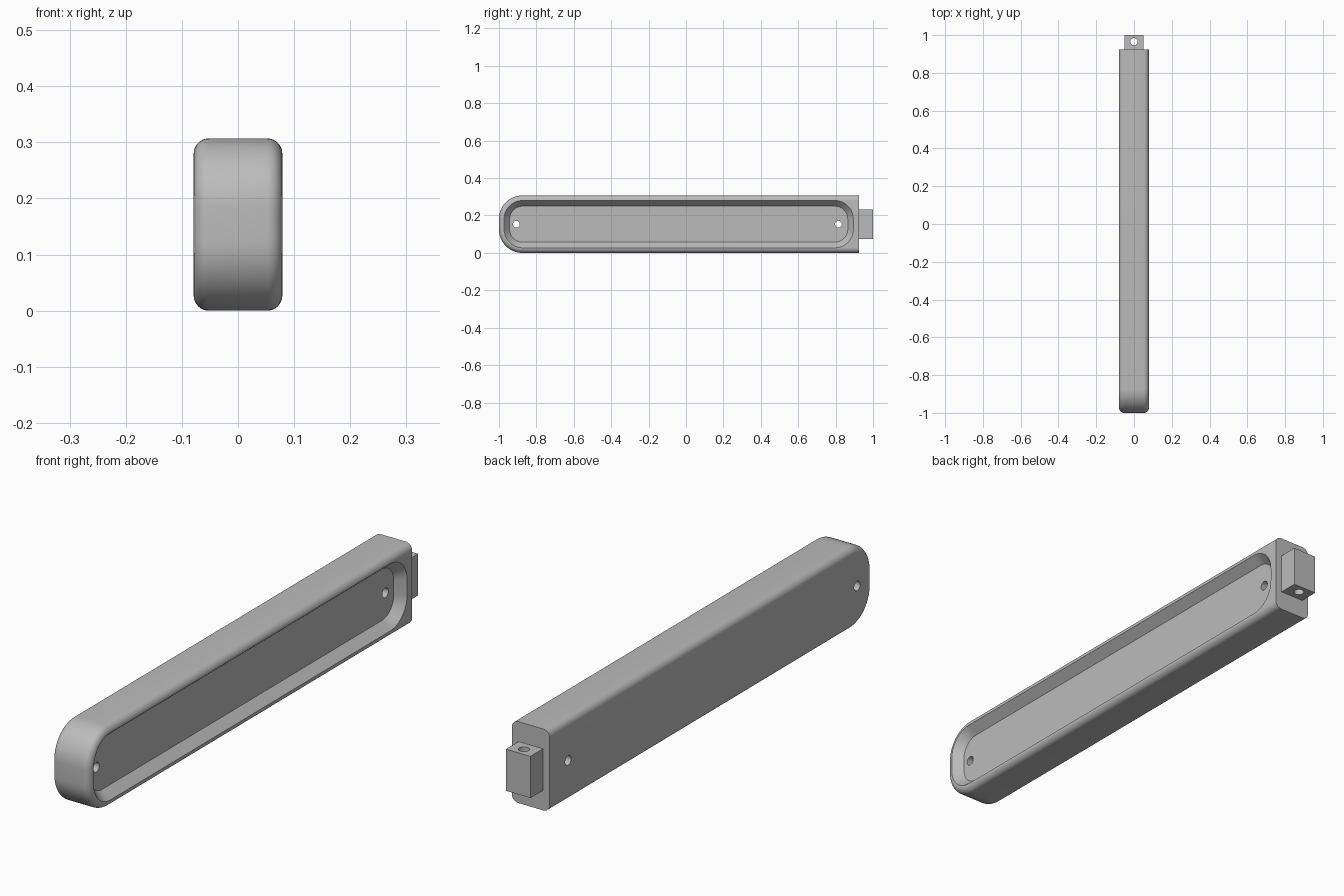
import bpy, bmesh
from math import sin, cos, pi, radians
from mathutils import Matrix

cube = bpy.data.objects.get("Cube")
if cube:
    bpy.data.objects.remove(cube, do_unlink=True)

grey = bpy.data.materials.new("plain grey")
grey.use_nodes = True
colour = (0.5, 0.5, 0.5, 1)
grey.diffuse_color = colour
grey.node_tree.nodes["Principled BSDF"].inputs["Base Color"].default_value = colour

HALF_X, HEIGHT = 0.079, 0.307
MID_Z = HEIGHT / 2
BACK_Y = 0.925
FILLET = 0.027


def outline(y0, y1, z0, z1, r_front, r_back, steps=14):
    """Rounded rectangle in the y-z plane, with its own radius at each end."""
    pts = []
    for cy, cz, r, start in ((y1 - r_back, z1 - r_back, r_back, 0),
                             (y0 + r_front, z1 - r_front, r_front, 90),
                             (y0 + r_front, z0 + r_front, r_front, 180),
                             (y1 - r_back, z0 + r_back, r_back, 270)):
        n = steps if r > 0 else 0
        for k in range(n + 1):
            a = radians(start + 90 * k / max(n, 1))
            pts.append((cy + r * cos(a), cz + r * sin(a)))
    return pts


def finish(name, bm):
    bmesh.ops.recalc_face_normals(bm, faces=bm.faces)
    mesh = bpy.data.meshes.new(name)
    bm.to_mesh(mesh)
    bm.free()
    mesh.materials.append(grey)
    obj = bpy.data.objects.new(name, mesh)
    bpy.context.collection.objects.link(obj)
    return obj


def loft(name, rings):
    """Skin a list of (x, outline) rings and cap both ends."""
    bm = bmesh.new()
    loops = [[bm.verts.new((x, y, z)) for y, z in pts] for x, pts in rings]
    for a, b in zip(loops, loops[1:]):
        for i in range(len(a)):
            j = (i + 1) % len(a)
            bm.faces.new((a[i], a[j], b[j], b[i]))
    bm.faces.new(loops[0])
    bm.faces.new(loops[-1])
    return finish(name, bm)


def cylinder(name, centre, radius, depth, axis):
    bm = bmesh.new()
    bmesh.ops.create_cone(bm, cap_ends=True, segments=32, radius1=radius,
                          radius2=radius, depth=depth)
    turn = Matrix.Rotation(pi / 2, 4, "Y") if axis == "X" else Matrix()
    bm.transform(Matrix.Translation(centre) @ turn)
    return finish(name, bm)


def cut(obj, cutter):
    cutter.hide_render = True
    mod = obj.modifiers.new("cut", "BOOLEAN")
    mod.operation, mod.solver, mod.object = "DIFFERENCE", "EXACT", cutter
    bpy.ops.object.select_all(action="DESELECT")
    bpy.context.view_layer.objects.active = obj
    obj.select_set(True)
    bpy.ops.object.modifier_apply(modifier=mod.name)
    bpy.data.objects.remove(cutter, do_unlink=True)


def shade(obj):
    bpy.ops.object.select_all(action="DESELECT")
    bpy.context.view_layer.objects.active = obj
    obj.select_set(True)
    bpy.ops.object.shade_smooth_by_angle(angle=radians(30))


# Bar body: rounded front end, square back end, filleted side edges
rings = []
for side in (-1, 1):
    steps = range(9) if side < 0 else range(8, -1, -1)
    for k in steps:
        a = pi / 2 * k / 8
        inset = FILLET * (1 - sin(a))
        x = side * (HALF_X - FILLET * (1 - cos(a)))
        rings.append((x, outline(-1 + inset, BACK_Y, inset, HEIGHT - inset,
                                 0.125 - inset, 0)))
body = loft("bar_body", rings)

# Shallow recess with sloping walls in the left side
recess = []
DEPTH, SLOPE = 0.035, 0.03
for x, i in ((HALF_X - DEPTH, SLOPE), (HALF_X, 0), (HALF_X + 0.05, 0)):
    recess.append((x, outline(-0.973 + i, 0.895 - i, 0.027 + i, 0.28 - i,
                              0.1 - i, 0.1 - i)))
cut(body, loft("recess_cutter", recess))

# Pin holes through the sides
for y in (-0.907, 0.815):
    cut(body, cylinder("pin_cutter", (0, y, MID_Z), 0.018, 0.4, "X"))
shade(body)

# Tenon block on the back end with a vertical hole
bm = bmesh.new()
bmesh.ops.create_cube(bm, size=1)
bm.transform(Matrix.Translation((0, (BACK_Y + 1) / 2, MID_Z))
             @ Matrix.Diagonal((0.102, 1 - BACK_Y, 0.157, 1)))
tenon = finish("end_tenon", bm)
cut(tenon, cylinder("tenon_cutter", (0, 0.965, MID_Z), 0.019, 0.4, "Z"))
shade(tenon)
